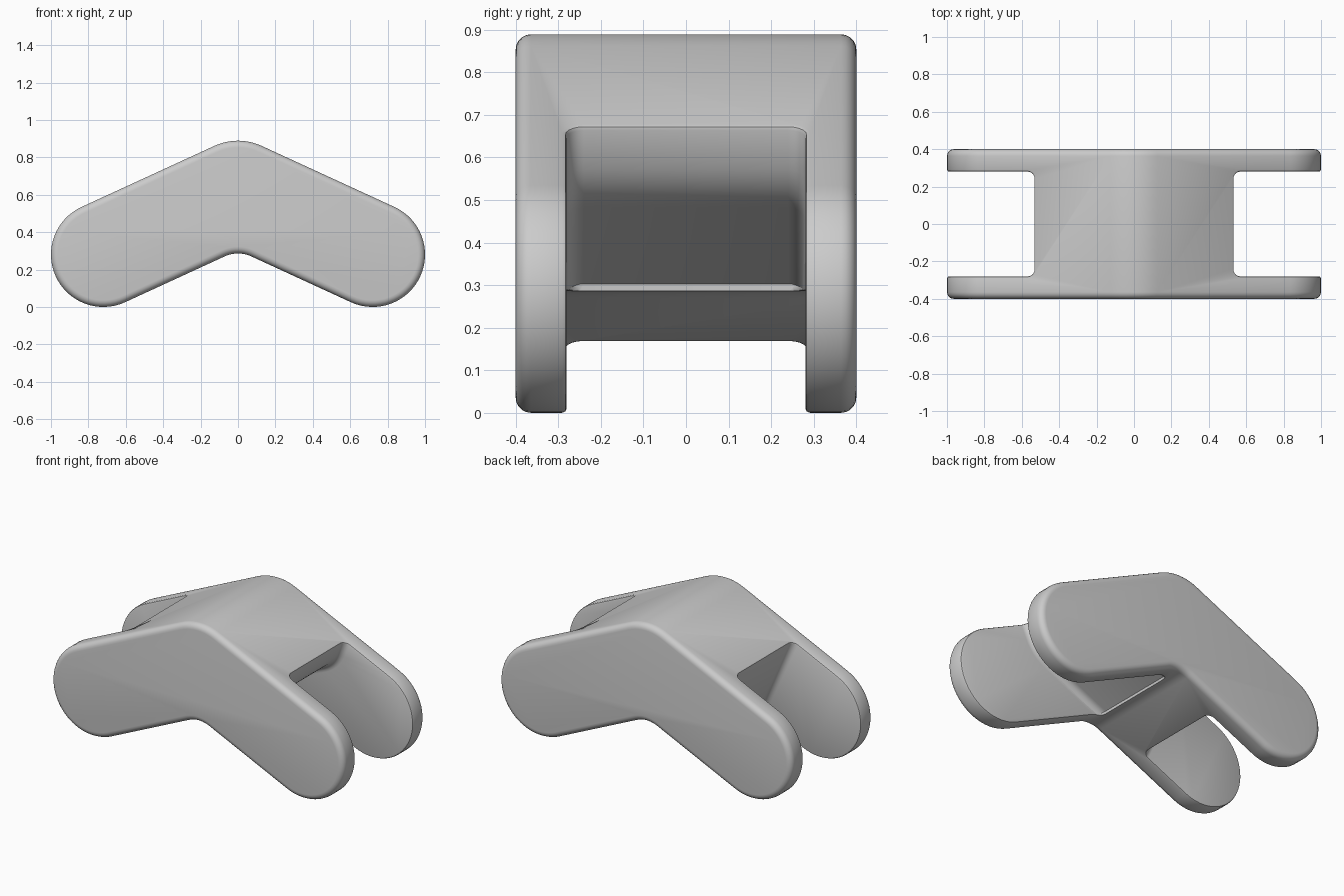
import bpy, bmesh, math
from mathutils import Vector

if "Cube" in bpy.data.objects:
    bpy.data.objects.remove(bpy.data.objects["Cube"], do_unlink=True)

A = 24.7                      # droop of each arm, degrees
SLOPE = math.tan(math.radians(A))
R = 0.28                      # arm end radius
PIVOT = 1 - R                 # arm end centre in x
SLOT = 0.28                   # half width of the slots

grey = bpy.data.materials.new("plain_grey")
grey.use_nodes = True
grey.diffuse_color = (0.6, 0.6, 0.6, 1)
grey.node_tree.nodes["Principled BSDF"].inputs["Base Color"].default_value = (0.6, 0.6, 0.6, 1)


def arc(cx, cz, r, start, end, steps):
    angles = [math.radians(start + (end - start) * i / steps) for i in range(steps + 1)]
    return [Vector((cx + r * math.cos(t), cz + r * math.sin(t))) for t in angles]


def prism(name, points, half, radius):
    """Extrude an x-z profile along y and round both rims."""
    bm = bmesh.new()
    face = bm.faces.new([bm.verts.new((p.x, -half, p.y)) for p in points])
    grown = bmesh.ops.extrude_face_region(bm, geom=[face])["geom"]
    bmesh.ops.translate(bm, vec=(0, 2 * half, 0),
                        verts=[g for g in grown if isinstance(g, bmesh.types.BMVert)])
    bmesh.ops.recalc_face_normals(bm, faces=bm.faces)
    rims = [e for e in bm.edges if abs(e.verts[0].co.y - e.verts[1].co.y) < 1e-5]
    bmesh.ops.bevel(bm, geom=rims, offset=radius, segments=5, profile=0.5,
                    affect="EDGES", clamp_overlap=False)
    bmesh.ops.recalc_face_normals(bm, faces=bm.faces)
    mesh = bpy.data.meshes.new(name)
    bm.to_mesh(mesh)
    bm.free()
    mesh.materials.append(grey)
    obj = bpy.data.objects.new(name, mesh)
    bpy.context.collection.objects.link(obj)
    return obj


# Bent bracket body: rounded ridge, round arm ends, rounded inner bend
outline = (arc(0, 0.589, 0.3, 90 + A, 90 - A, 10)
           + arc(PIVOT, R, R, 90 - A, -90 - A, 32)
           + arc(0, 0.116, 0.17, 90 - A, 90 + A, 10)
           + arc(-PIVOT, R, R, 270 + A, 90 + A, 32))
body = prism("bent_bracket", outline, 0.4, 0.036)

# Slot walls run square to the arms
along = Vector((math.sin(math.radians(A)), math.cos(math.radians(A))))
rim = Vector((0.535, 0.673))
top = rim + along * 0.3

# Right-hand slot: square wall, soft corner, then a slope to the inner bend
bend = Vector((0, 0.303))
slope_dir = Vector((1, SLOPE)).normalized()
corner = Vector((0.463, 0.516))
p0, p2 = corner + along * 0.08, corner - slope_dir * 0.08
soft = [p0 * (1 - t) ** 2 + corner * 2 * t * (1 - t) + p2 * t ** 2
        for t in [i / 8 for i in range(9)]]
left_cut = [top] + soft + [bend, Vector((0, -0.2)), Vector((1.3, -0.2)), Vector((1.3, top.y))]

# Opposite slot: square wall all the way through
low = rim - along * 0.9
right_cut = [Vector((-p.x, p.y)) for p in (top, low, Vector((1.3, low.y)), Vector((1.3, top.y)))]

cutters = [prism("left_slot_cutter", left_cut, SLOT, 0.04),
           prism("right_slot_cutter", right_cut, SLOT, 0.04)]
for cutter in cutters:
    cutter.hide_render = True
    mod = body.modifiers.new("slot", "BOOLEAN")
    mod.operation = "DIFFERENCE"
    mod.solver = "EXACT"
    mod.object = cutter

# Small rounding on the slot rims
edge = body.modifiers.new("slot_rims", "BEVEL")
edge.width = 0.011
edge.segments = 2
edge.limit_method = "ANGLE"
edge.angle_limit = math.radians(70)
edge.use_clamp_overlap = False

bpy.ops.object.select_all(action="DESELECT")
body.select_set(True)
bpy.context.view_layer.objects.active = body
for mod in list(body.modifiers):
    bpy.ops.object.modifier_apply(modifier=mod.name)
for cutter in cutters:
    bpy.data.objects.remove(cutter, do_unlink=True)
bpy.ops.object.shade_smooth_by_angle(angle=math.radians(35))
